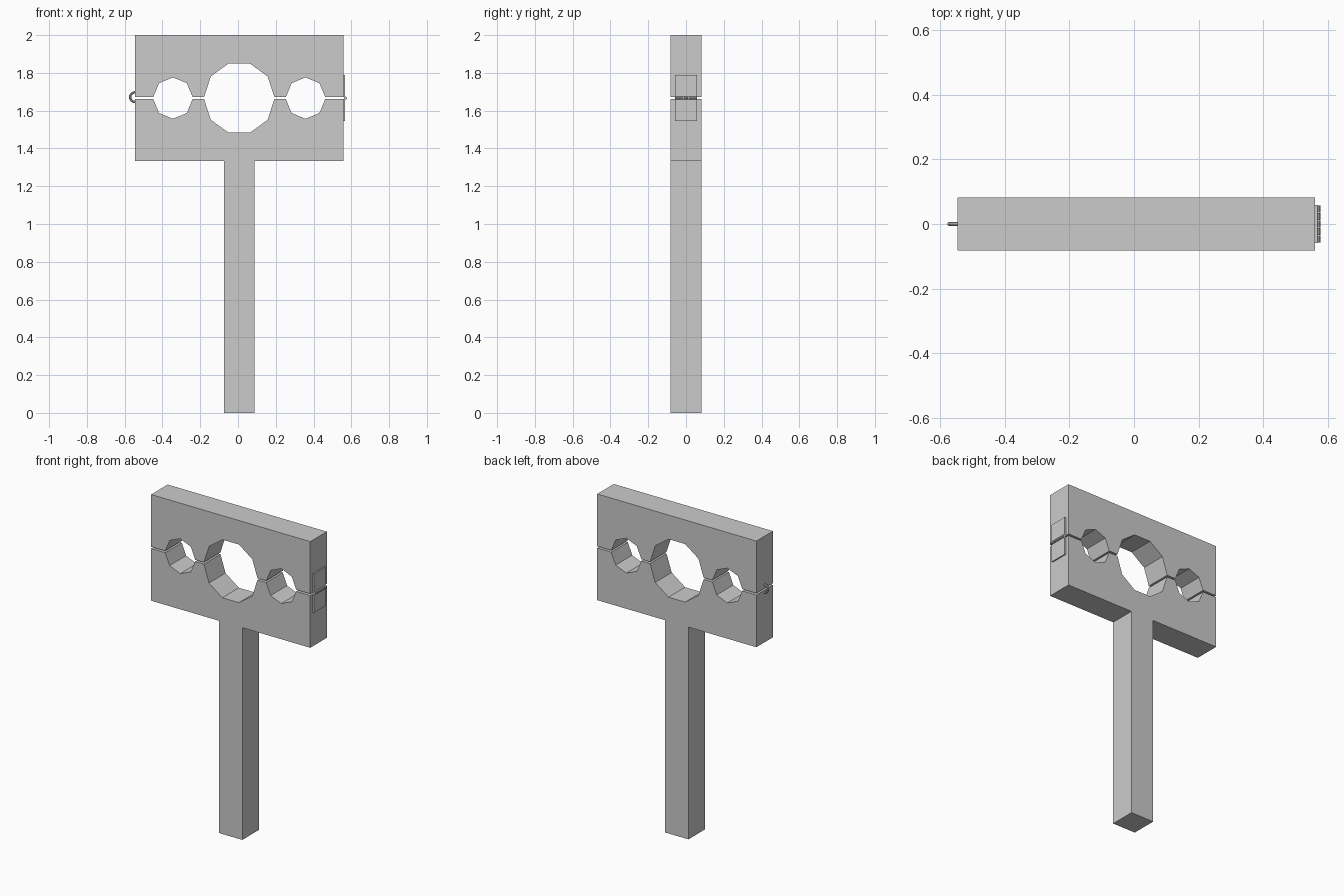
import bpy, bmesh, math

if "Cube" in bpy.data.objects:
    bpy.data.objects.remove(bpy.data.objects["Cube"])

CX = 0.0065            # middle of the board
HALF_W = 0.553
HALF_D = 0.082
HOLES = [(-0.351, 0.104, 8), (0.0, 0.186, 10), (0.351, 0.104, 8)]


def finish(bm, name):
    bmesh.ops.recalc_face_normals(bm, faces=bm.faces)
    mesh = bpy.data.meshes.new(name)
    bm.to_mesh(mesh)
    bm.free()
    ob = bpy.data.objects.new(name, mesh)
    bpy.context.collection.objects.link(ob)
    return ob


def extrude_profile(name, pts, y0, y1):
    bm = bmesh.new()
    face = bm.faces.new([bm.verts.new((x, y0, z)) for x, z in pts])
    new = bmesh.ops.extrude_face_region(bm, geom=[face])["geom"]
    verts = [v for v in new if isinstance(v, bmesh.types.BMVert)]
    bmesh.ops.translate(bm, verts=verts, vec=(0, y1 - y0, 0))
    return finish(bm, name)


def notched_edge(z, side):
    """Left-to-right parting edge with half-round faceted notches."""
    pts = [(CX - HALF_W, z)]
    for dx, r, n in HOLES:
        for i in range(n // 2 + 1):
            a = math.pi - i * 2 * math.pi / n
            pts.append((CX + dx + r * math.cos(a), z + side * r * math.sin(a)))
    return pts + [(CX + HALF_W, z)]


# Upper board, and lower board in one piece with the post
L, R = CX - HALF_W, CX + HALF_W
extrude_profile("upper_board", notched_edge(1.672, 1) + [(R, 2), (L, 2)], -HALF_D, HALF_D)
P0, P1, SHELF = CX - 0.081, CX + 0.081, 1.333
extrude_profile("lower_board_and_post", notched_edge(1.661, -1) +
                [(R, SHELF), (P1, SHELF), (P1, 0), (P0, 0), (P0, SHELF), (L, SHELF)],
                -HALF_D, HALF_D)

# Hinge leaves on the right end
for name, z0, z1 in (("upper_hinge_leaf", 1.672, 1.79), ("lower_hinge_leaf", 1.545, 1.661)):
    extrude_profile(name, [(R - 0.002, z0), (R + 0.008, z0), (R + 0.008, z1), (R - 0.002, z1)],
                    -0.058, 0.058)

# Hinge knuckles along the parting line
for i in range(5):
    y = -0.0464 + i * 0.0232
    bpy.ops.mesh.primitive_cylinder_add(vertices=10, radius=0.0085, depth=0.0215,
                                        location=(R + 0.0095, y, 1.6665),
                                        rotation=(math.pi / 2, 0, 0))
    bpy.context.object.name = f"hinge_knuckle_{i + 1}"

# Half-ring hasp loop on the left end
bm = bmesh.new()
MAJOR, MINOR, ARC, SIDES = 0.0255, 0.0065, 10, 8
rings = []
for i in range(ARC + 1):
    a = math.pi / 2 + math.pi * i / ARC
    ring = []
    for j in range(SIDES):
        b = 2 * math.pi * j / SIDES
        r = MAJOR + MINOR * math.cos(b)
        ring.append(bm.verts.new((L + 0.001 + r * math.cos(a), MINOR * math.sin(b),
                                  1.6715 + r * math.sin(a))))
    rings.append(ring)
for a, b in zip(rings, rings[1:]):
    for j in range(SIDES):
        k = (j + 1) % SIDES
        bm.faces.new((a[j], a[k], b[k], b[j]))
bm.faces.new(rings[0])
bm.faces.new(rings[-1])
finish(bm, "hasp_loop")
